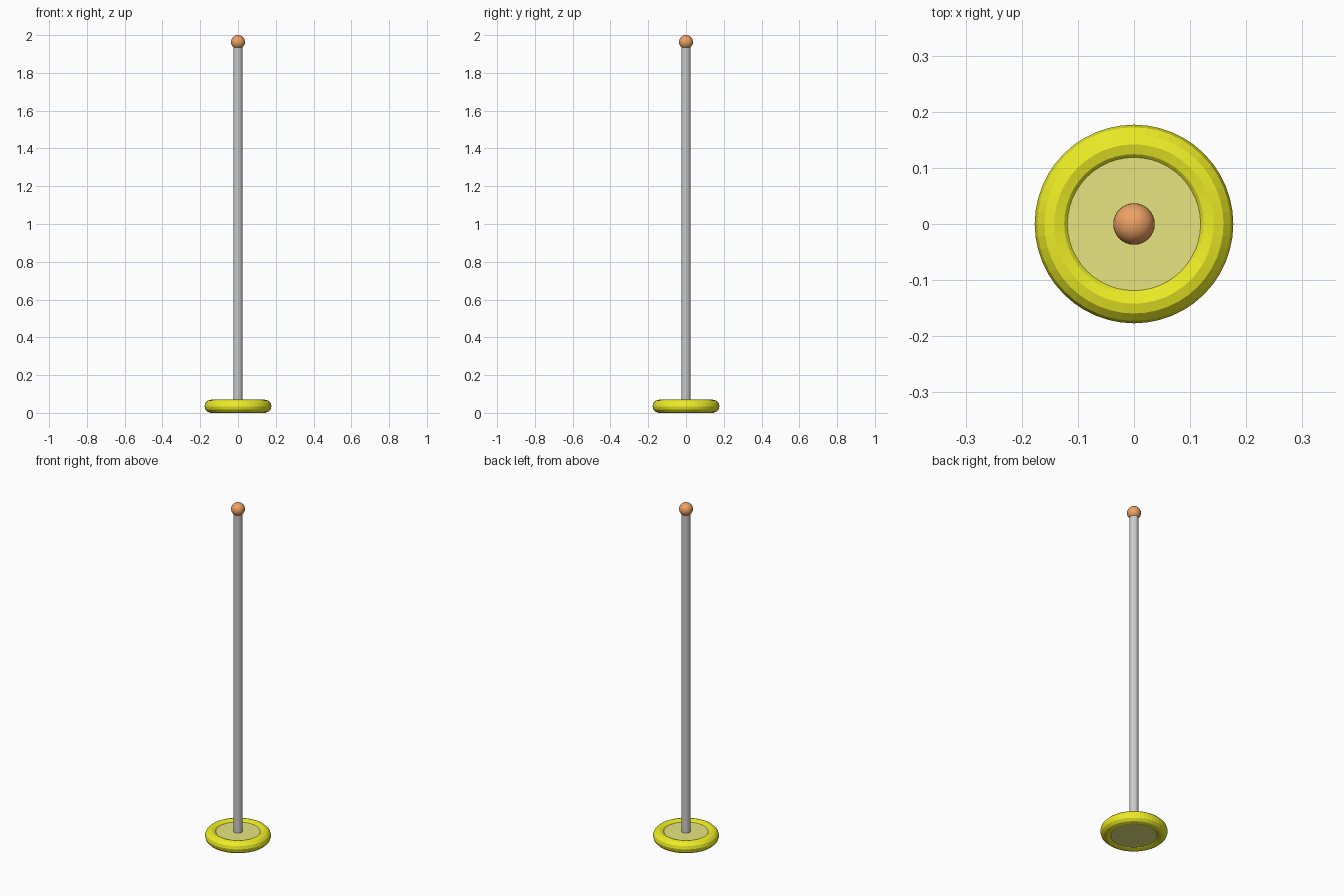
import bpy

if "Cube" in bpy.data.objects:
    bpy.data.objects.remove(bpy.data.objects["Cube"])


def finish(name, color=None):
    ob = bpy.context.object
    ob.name = name
    if color:
        mat = bpy.data.materials.new(name + "_paint")
        mat.diffuse_color = (*color, 1)
        mat.use_nodes = True
        mat.node_tree.nodes["Principled BSDF"].inputs["Base Color"].default_value = mat.diffuse_color
        ob.data.materials.append(mat)
    return ob


def cylinder(name, radius, z0, z1, sides, color=None):
    bpy.ops.mesh.primitive_cylinder_add(vertices=sides, radius=radius, depth=z1 - z0,
                                        location=(0, 0, (z0 + z1) / 2))
    return finish(name, color)


# Rounded base ring
bpy.ops.mesh.primitive_torus_add(major_segments=48, minor_segments=12,
                                 major_radius=0.142, minor_radius=0.035,
                                 location=(0, 0, 0.035))
finish("base_ring", (0.85, 0.85, 0.02))

# Disc filling the ring, slightly recessed
cylinder("base_disc", 0.13, 0.0075, 0.0595, 48, (0.80, 0.78, 0.22))

# Upright pole
cylinder("pole", 0.024, 0.03, 1.96, 32)

# Ball on top
bpy.ops.mesh.primitive_uv_sphere_add(segments=32, ring_count=16, radius=0.037,
                                     location=(0, 0, 1.963))
finish("top_ball", (0.85, 0.36, 0.13))
bpy.ops.object.shade_smooth_by_angle()
